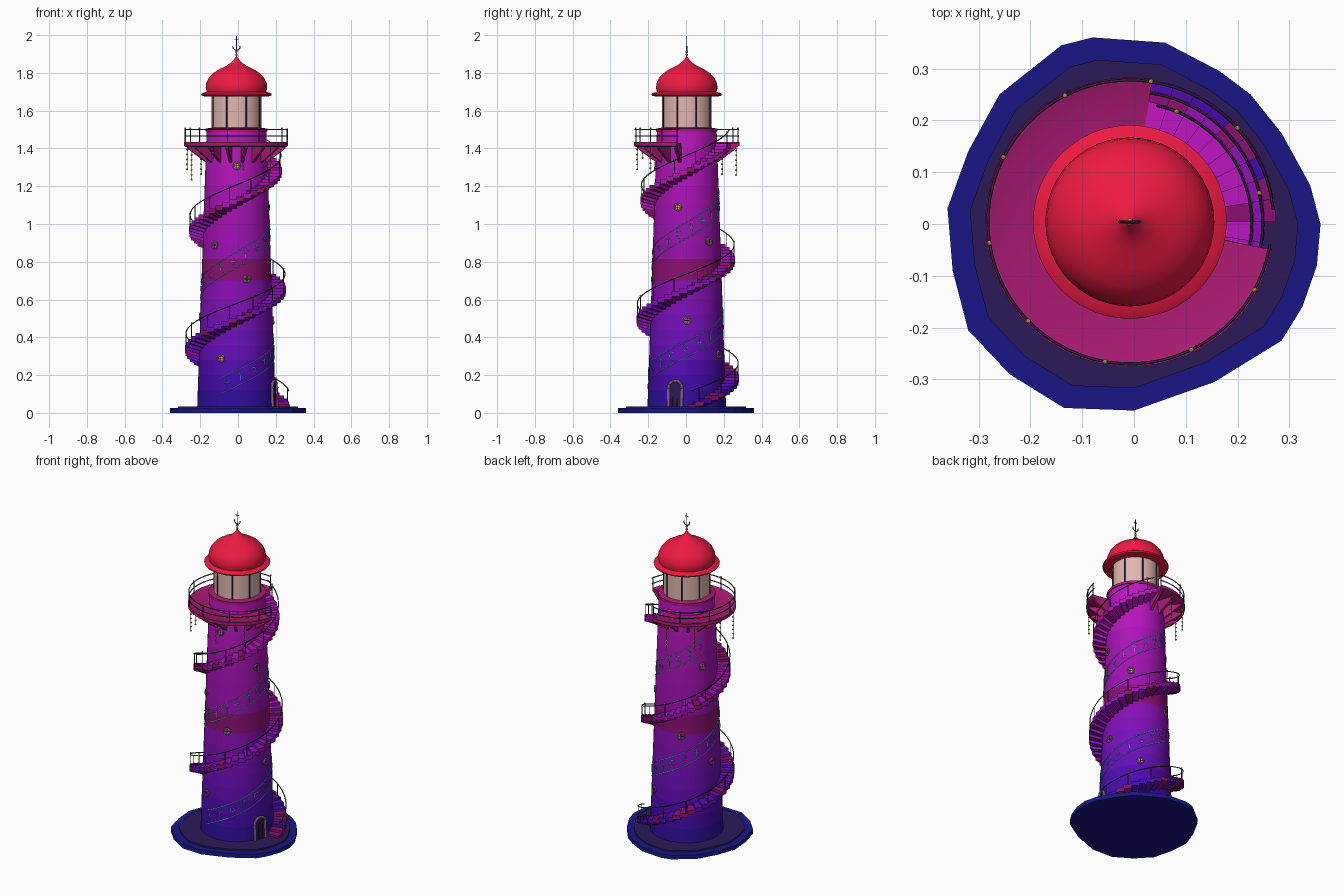
import bpy, bmesh, math, random
from mathutils import Vector

if "Cube" in bpy.data.objects:
    bpy.data.objects.remove(bpy.data.objects["Cube"])
random.seed(4)
CX, CY = -0.008, 0.004            # tower axis
RISE = 0.157 / 90                 # stair climb per degree

def mat(name, c):
    m = bpy.data.materials.new(name)
    m.diffuse_color = (*c, 1)
    m.use_nodes = True
    m.node_tree.nodes["Principled BSDF"].inputs["Base Color"].default_value = m.diffuse_color
    return m
NAVY, DARK = mat("navy", (.01, .008, .24)), mat("dark_stone", (.025, .01, .1))
IRON, GOLD = mat("iron", (.025, .012, .04)), mat("gold", (.6, .35, .08))
PINK, RED = mat("gallery_pink", (.4, .01, .17)), mat("dome_red", (.85, .01, .055))
GLASS, GLOW = mat("glass", (.75, .47, .44)), mat("glow", (.05, .55, .6))
GREEN, FRAME = mat("green", (.1, .6, .3)), mat("window_frame", (.3, .1, .25))
CRIM = mat("crimson", (.26, .005, .17))
STEPS = [(0, (.015, .005, .3)), (.12, (.06, .003, .42)), (.45, (.16, .005, .5)),
         (.7, (.28, .005, .45)), (1.0, (.38, .006, .46)), (1.5, (.55, .008, .55))]

def gradient(z):
    for (z0, a), (z1, b) in zip(STEPS, STEPS[1:]):
        if z <= z1:
            return [p + (q - p) * (z - z0) / (z1 - z0) for p, q in zip(a, b)]
    return STEPS[-1][1]
SHADE = [mat("wall_%d" % i, gradient(i * .075 + .04)) for i in range(20)]

def tower_r(z):
    return .209 - .034 * z
def stair_z(a):
    return .03 + RISE * a
def P(r, a, z):
    a = math.radians(a)
    return Vector((CX + r * math.cos(a), CY + r * math.sin(a), z))
def on_wall(a, z, u, v, lift=.002):
    "Point on the tower wall, u sideways and v up from angle a, height z."
    r = tower_r(z + v)
    return P(r + lift, a + math.degrees(u / r), z + v)

def make(name, verts, faces, mats, idx=None, smooth=False):
    me = bpy.data.meshes.new(name)
    me.from_pydata([tuple(v) for v in verts], [], faces)
    for m in (mats if isinstance(mats, list) else [mats]):
        me.materials.append(m)
    if idx:
        me.polygons.foreach_set("material_index", idx)
    bm = bmesh.new(); bm.from_mesh(me)
    bmesh.ops.recalc_face_normals(bm, faces=bm.faces)
    bm.to_mesh(me); bm.free()
    ob = bpy.data.objects.new(name, me)
    bpy.context.collection.objects.link(ob)
    if smooth:
        bpy.ops.object.select_all(action='DESELECT')
        ob.select_set(True); bpy.context.view_layer.objects.active = ob
        bpy.ops.object.shade_smooth_by_angle(angle=math.radians(35))
    return ob

def revolve(name, prof, m, n=48, a0=0, a1=360, loop=False, idx=None):
    "Revolve an (r, z) profile; loop closes the profile, partial sweeps get end caps."
    full, k = a1 - a0 == 360, len(prof)
    rows = n if full else n + 1
    verts = [P(r, a0 + (a1 - a0) * i / n, z) for i in range(rows) for r, z in prof]
    faces, ids = [], []
    for i in range(n):
        j = (i + 1) % rows
        for p in range(k if loop else k - 1):
            q = (p + 1) % k
            faces.append((i*k+p, j*k+p, j*k+q, i*k+q))
            ids.append(idx[p] if idx else 0)
    if loop and not full:
        faces += [tuple(range(k)), tuple(n*k+p for p in range(k))]; ids += [0, 0]
    return make(name, verts, faces, m, ids, True)

def tubes(name, paths, rad, m, cyclic=False):
    cu = bpy.data.curves.new(name, 'CURVE')
    cu.dimensions, cu.bevel_depth, cu.bevel_resolution = '3D', rad, 1
    cu.use_fill_caps = True
    for path in paths:
        s = cu.splines.new('POLY')
        s.points.add(len(path) - 1)
        for pt, co in zip(s.points, path):
            pt.co = (*co, 1)
        s.use_cyclic_u = cyclic
    tmp = bpy.data.objects.new(name + "_path", cu)
    bpy.context.collection.objects.link(tmp)
    me = bpy.data.meshes.new_from_object(tmp.evaluated_get(bpy.context.evaluated_depsgraph_get()))
    bpy.data.objects.remove(tmp)
    me.materials.clear(); me.materials.append(m)
    bpy.context.collection.objects.link(bpy.data.objects.new(name, me))

def balls(name, pts, rad, m):
    bm = bmesh.new()
    for p in pts:
        r = bmesh.ops.create_icosphere(bm, subdivisions=2, radius=rad)
        bmesh.ops.translate(bm, verts=r['verts'], vec=p)
    me = bpy.data.meshes.new(name); bm.to_mesh(me); bm.free()
    me.materials.append(m)
    bpy.context.collection.objects.link(bpy.data.objects.new(name, me))

# rough rock base in two layers
ROCK = [(-.08,.36),(.06,.35),(.165,.295),(.225,.25),(.285,.175),(.34,.075),(.36,0),(.353,-.08),
        (.325,-.16),(.285,-.225),(.155,-.305),(0,-.36),(-.135,-.355),(-.24,-.29),(-.32,-.205),
        (-.35,-.09),(-.36,.03),(-.32,.14),(-.26,.25),(-.14,.345)]
def slab(name, s, z0, z1, m):
    n = len(ROCK)
    v = [(x*s, y*s, z) for z in (z0, z1) for x, y in ROCK]
    make(name, v, [tuple(range(n)), tuple(range(n, 2*n))] +
         [(i, (i+1) % n, n+(i+1) % n, n+i) for i in range(n)], m)
slab("base_rock", 1, 0, .025, NAVY)
slab("base_terrace", .88, .02, .034, DARK)

# tapered tower with colour bands
zs = [.03, .12, .2, .28, .36, .44, .52, .6, .7, .815, .9, 1.0, 1.1, 1.2, 1.3, 1.4, 1.5]
ids = [0 if z < .1 else (20 if z == .7 else min(19, int((z + .02) / .075))) for z in zs[:-1]]
revolve("tower", [(tower_r(z), z) for z in zs] + [(0, 1.5)], SHADE + [CRIM], idx=ids + [19])

# spiral steps
N, DA = 89, 9
v, f, ids = [], [], []
for i in range(N):
    z = stair_z((i + 1) * DA)
    r = tower_r(z)
    b = len(v)
    for a in (i * DA, (i + 1) * DA + .6):
        v += [P(r - .01, a, z), P(r + .075, a, z),
              P(r + .075, a, max(z - .026, .03)), P(r - .01, a, max(z - .05, .03))]
    f += [tuple(b+k for k in q) for q in ((0,1,2,3), (4,5,6,7), (0,1,5,4), (1,2,6,5), (2,3,7,6), (3,0,4,7))]
    ids += [20 if random.random() < .25 else min(19, int(z / .075))] * 6
make("stair_steps", v, f, SHADE + [CRIM], ids)

# stair railing
def rail_pt(a, h):
    z = stair_z(a)
    return P(tower_r(z) + .07, a, z + h)
span = [5 + k * 6 for k in range(133)]
tubes("stair_handrail", [[rail_pt(a, .078) for a in span]], .003, IRON)
posts = [13.4 + 27.63 * k for k in range(29)]
tubes("stair_posts", [[rail_pt(a, 0), rail_pt(a, .08)] for a in posts], .0025, IRON)
balls("stair_post_knobs", [rail_pt(a, .084) for a in posts[1::3]], .005, GOLD)

# gallery with gap for the stair, brackets beneath
G0, G1 = 81, 349
revolve("gallery_floor", [(.15, 1.408), (.27, 1.408), (.279, 1.414), (.279, 1.434), (.273, 1.43), (.15, 1.43)],
        PINK, 48, G0, G1, True)
v, f = [], []
for k in range(13):
    a, b = G0 + 2 + k * (G1 - G0 - 4) / 12, len(v)
    for w in (-.008, .008):
        v += [P(r, a + math.degrees(w / r), z) for r, z in ((.155, 1.41), (.265, 1.41), (.265, 1.4), (.155, 1.32))]
    f += [tuple(b+k for k in q) for q in ((0,1,2,3), (4,5,6,7), (0,1,5,4), (1,2,6,5), (2,3,7,6), (3,0,4,7))]
make("gallery_brackets", v, f, PINK)

# gallery railing
gp = [G0 + .5 + 35.7 * k for k in range(8)]
arc = [G0 + k * (G1 - G0 + 2) / 48 for k in range(49)]
tubes("gallery_rails", [[P(.274, a, z) for a in arc] for z in (1.465, 1.5)], .003, IRON)
tubes("gallery_posts", [[P(.274, a, 1.43), P(.274, a, 1.505)] for a in gp + [G1]], .003, IRON)
balls("gallery_post_knobs", [P(.274, a, 1.507) for a in gp], .005, GOLD)

# hanging bead chains
ch = list(zip([a + 17.8 for a in gp[:7]], (1.26, 1.265, 1.29, 1.235, 1.35, 1.29, 1.27)))
tubes("chains", [[P(.265, a, 1.41), P(.265, a, z)] for a, z in ch], .0015, IRON)
balls("chain_beads", [P(.265, a, z + .026 * k) for a, z in ch for k in range(int((1.4 - z) / .026) + 1)], .0055, GOLD)

# lantern room
revolve("lantern_sill", [(.14, 1.49), (.163, 1.49), (.163, 1.505), (.13, 1.51)], PINK)
revolve("lantern_glass", [(.132, 1.5), (.132, 1.69)], GLASS)
tubes("lantern_mullions", [[P(.133, 22.5 + 45 * k, 1.5), P(.133, 22.5 + 45 * k, 1.69)] for k in range(8)], .004, IRON)

# onion dome and finial
revolve("dome", [(0, 1.676), (.17, 1.676), (.184, 1.68), (.187, 1.688), (.178, 1.694), (.158, 1.7), (.163, 1.72), (.16, 1.745),
                 (.148, 1.772), (.125, 1.798), (.09, 1.82), (.055, 1.837), (.03, 1.853), (.014, 1.87), (.005, 1.885), (0, 1.887)], RED)
tubes("finial_rod", [[P(0, 0, 1.88), P(0, 0, 1.995)],
                     [P(.01, 180, 1.975), P(.01, 0, 1.975)]], .0025, IRON)
balls("finial_beads", [P(0, 0, 1.895), P(0, 0, 1.912)], .007, GOLD)
tubes("finial_crescent", [[P(0, 0, 1.94) + Vector((.02*math.cos(t), 0, .02*math.sin(t)))
      for t in [math.pi * (.95 + k * 1.1 / 12) for k in range(13)]]], .003, IRON)

# round windows following the stair
wins = [(58 + 114.5 * k, .178) for k in range(6)] + [(246 + 114.6 * k, -.17) for k in range(5)]
wins = [(a, stair_z(a) + d) for a, d in wins]
def ring(a, z, r, lift=.003, n=16):
    return [on_wall(a, z, r*math.cos(t), r*math.sin(t), lift) for t in [2*math.pi*k/n for k in range(n)]]
tubes("window_frames", [ring(a, z, .017) for a, z in wins], .005, FRAME, True)
tubes("window_bars", [[on_wall(a, z, -u, -w, .004), on_wall(a, z, u, w, .004)]
      for a, z in wins for u, w in ((.017, 0), (0, .017))], .002, IRON)
make("window_panes", [p for a, z in wins for p in ring(a, z, .017)],
     [tuple(range(16*k, 16*k+16)) for k in range(len(wins))], GOLD)

# arched door with keystones
arch = [(.036, 0), (.036, .1)] + [(.036*math.cos(t), .1 + .036*math.sin(t)) for t in
        [math.pi*k/10 for k in range(1, 10)]] + [(-.036, .1), (-.036, 0)]
n = len(arch)
make("door", [on_wall(-17, .034, u, w, l) for l in (-.02, .008) for u, w in arch],
     [tuple(range(n)), tuple(range(n, 2*n))] + [(i, (i+1) % n, n+(i+1) % n, n+i) for i in range(n)], DARK)
tubes("door_frame", [[on_wall(-17, .034, u, w, .008) for u, w in arch]], .008, FRAME)
tubes("door_planks", [[on_wall(-17, .034, u, .002, .009), on_wall(-17, .034, u, .115, .009)] for u in (-.012, .012)], .002, IRON)
balls("door_arch_lights", [on_wall(-17, .034, u, w, .014) for u, w in arch[1:-1:2]], .005, GREEN)

# glowing ornament band winding between the stairs
B0, B1 = 246, 880
band = [B0 + k * (B1 - B0) / 130 for k in range(131)]
tubes("band_lines", [[on_wall(a, stair_z(a) - .318, 0, d) for a in band] for d in (-.042, .042)], .002, GLOW)
circ = [(.012*math.cos(k*math.pi/6), .012*math.sin(k*math.pi/6)) for k in range(13)]
moon = [(.016*math.cos(k*math.pi/6), .02*math.sin(k*math.pi/6)) for k in range(2, 11)]
marks = [[[(-.012, 0), (.012, 0)], [(0, -.018), (0, .018)]],
         [[(0, -.022), (0, .005)], [(-.013, .022), (0, .005), (.013, .022)]], [circ],
         [[(0, -.022), (0, .022)], [(-.012, .008), (0, .022), (.012, .008)]], [moon],
         [[(-.01, .022), (.008, .01), (-.008, -.008), (.01, -.022)]]]
strokes = []
for k in range(31):
    a = B0 + 10 + 20.5 * k
    strokes += [[on_wall(a, stair_z(a) - .318, u, w) for u, w in s] for s in marks[k % 6]]
tubes("band_marks", strokes, .002, GLOW)
